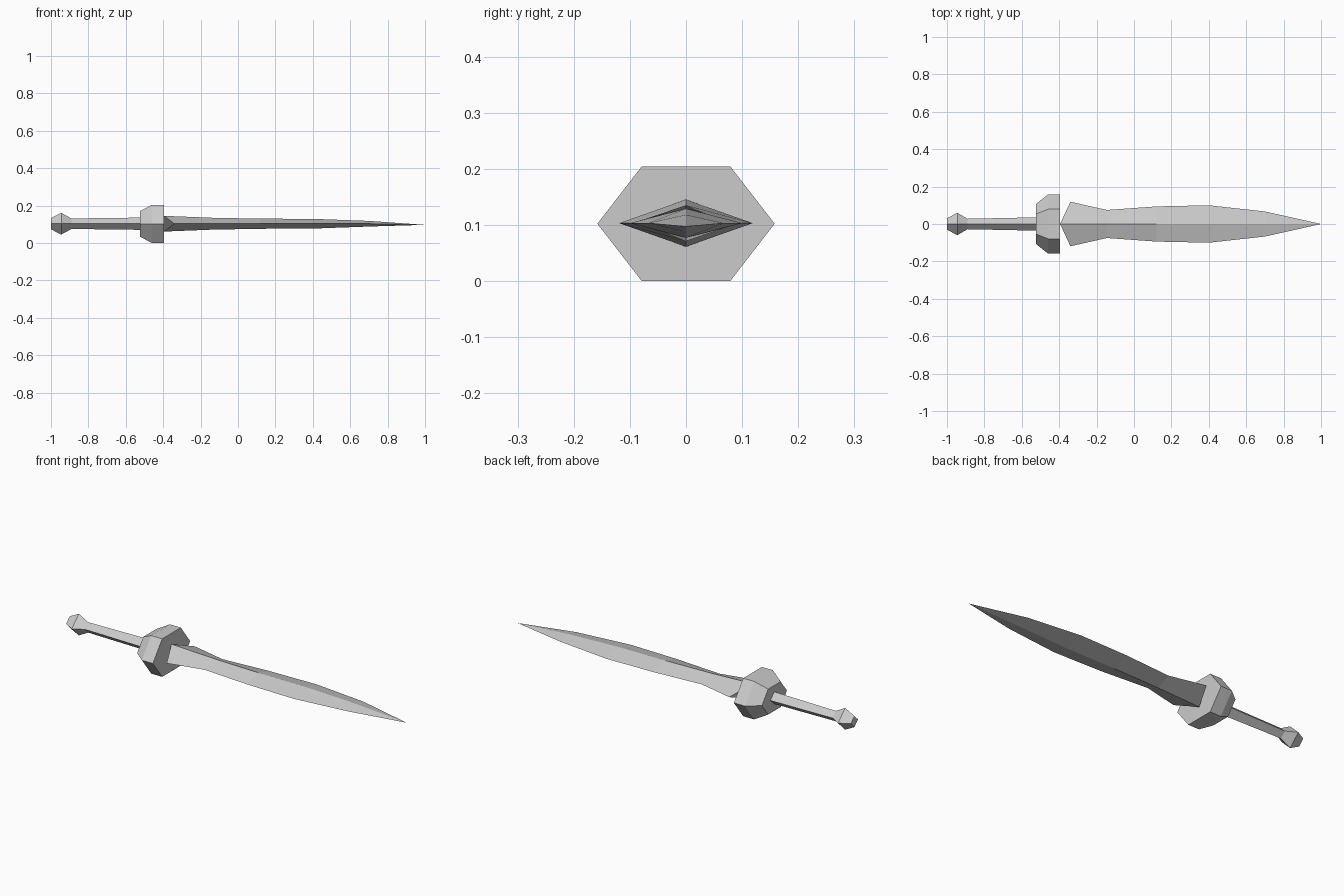
import bpy
import bmesh

if "Cube" in bpy.data.objects:
    bpy.data.objects.remove(bpy.data.objects["Cube"], do_unlink=True)

MID = 0.103  # height of the sword's long axis

steel = bpy.data.materials.new("plain grey")
steel.use_nodes = True
grey = (0.6, 0.6, 0.6, 1)
steel.diffuse_color = grey
steel.node_tree.nodes["Principled BSDF"].inputs["Base Color"].default_value = grey


def loft(name, rings):
    """Skin a list of equal-length rings running along x; a one-point ring is a tip."""
    bm = bmesh.new()
    loops = [[bm.verts.new(p) for p in ring] for ring in rings]
    for a, b in zip(loops, loops[1:]):
        n = len(a)
        for i in range(n):
            j = (i + 1) % n
            if len(b) == 1:
                bm.faces.new((a[i], a[j], b[0]))
            else:
                bm.faces.new((a[i], a[j], b[j], b[i]))
    for end in (loops[0], loops[-1]):
        if len(end) > 1:
            bm.faces.new(end)
    bmesh.ops.recalc_face_normals(bm, faces=bm.faces)
    mesh = bpy.data.meshes.new(name)
    bm.to_mesh(mesh)
    bm.free()
    mesh.materials.append(steel)
    obj = bpy.data.objects.new(name, mesh)
    bpy.context.collection.objects.link(obj)


def diamond(x, half_width, half_height, edge_shift=0):
    """Four-sided section; edge_shift moves the side corners along x."""
    return [(x + edge_shift, half_width, MID), (x, 0, MID + half_height),
            (x + edge_shift, -half_width, MID), (x, 0, MID - half_height)]


def hexagon(x, scale):
    corners = [(0.158, 0), (0.079, 0.102), (-0.079, 0.102),
               (-0.158, 0), (-0.079, -0.102), (0.079, -0.102)]
    return [(x, y * scale, MID - 0.001 + z * scale) for y, z in corners]


# Pommel and grip
loft("pommel", [diamond(-1, 0.03, 0.03), diamond(-0.945, 0.06, 0.058),
                diamond(-0.89, 0.028, 0.028)])
loft("grip", [diamond(-0.89, 0.028, 0.028), diamond(-0.5, 0.036, 0.033)])

# Guard with a tapered back
loft("guard", [hexagon(-0.525, 0.67), hexagon(-0.46, 1), hexagon(-0.395, 1)])

# Leaf-shaped blade, its base swept back to the guard
loft("blade", [diamond(-0.395, 0.119, 0.042, 0.055),
               diamond(-0.145, 0.075, 0.032),
               diamond(0.12, 0.094, 0.027),
               diamond(0.4, 0.1, 0.026),
               diamond(0.7, 0.067, 0.015),
               [(1, 0, 0.097)]])
